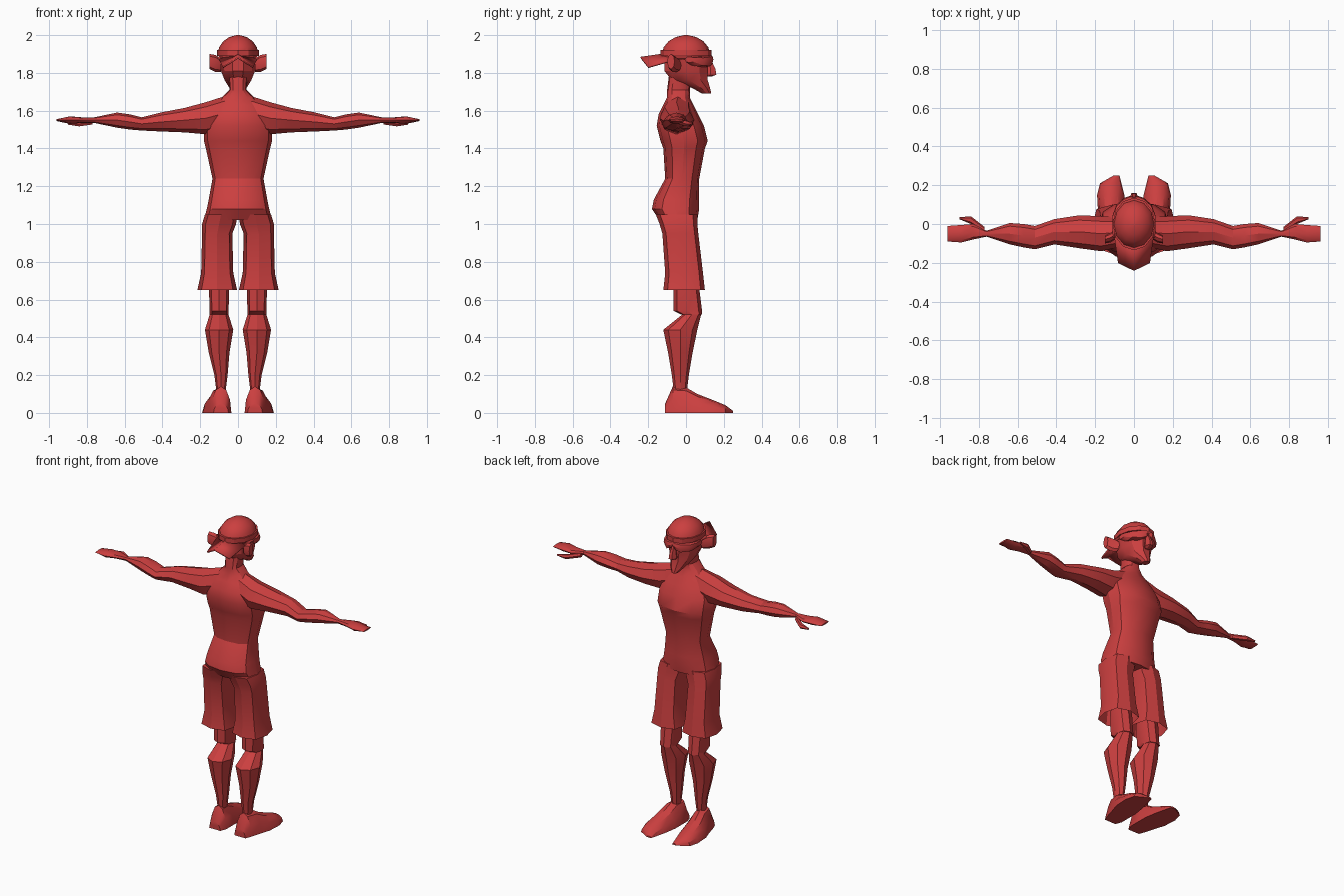
import bpy
import bmesh
import math
from mathutils import Vector

default_cube = bpy.data.objects.get("Cube")
if default_cube:
    bpy.data.objects.remove(default_cube, do_unlink=True)

# One flat red for the whole figure
red = bpy.data.materials.new("red clay")
red.use_nodes = True
red.diffuse_color = (0.6, 0.05, 0.05, 1)
red.node_tree.nodes["Principled BSDF"].inputs["Base Color"].default_value = red.diffuse_color


def finish(name, bm, mirrored):
    bmesh.ops.recalc_face_normals(bm, faces=bm.faces)
    mesh = bpy.data.meshes.new(name)
    bm.to_mesh(mesh)
    bm.free()
    mesh.materials.append(red)
    obj = bpy.data.objects.new(name, mesh)
    bpy.context.collection.objects.link(obj)
    if mirrored:
        obj.modifiers.new("Mirror", "MIRROR")
    bpy.ops.object.select_all(action="DESELECT")
    obj.select_set(True)
    bpy.context.view_layer.objects.active = obj
    bpy.ops.object.shade_smooth_by_angle(angle=math.radians(30))
    return obj


def ring(x=0, y=0, z=0, wide=0, deep=0, tall=0):
    """A cross-section: its centre, and its size along the two axes it spans."""
    return Vector((x, y, z)), (wide, deep, tall)


def ring_points(section, sides, power):
    """Superellipse points around a cross-section, never below the ground."""
    centre, size = section
    first, second = [axis for axis in range(3) if size[axis]]
    points = []
    for i in range(sides):
        angle = math.tau * i / sides
        point = centre.copy()
        for axis, wave in ((first, math.cos(angle)), (second, math.sin(angle))):
            point[axis] += math.copysign(abs(wave) ** (2 / power), wave) * size[axis] / 2
        point.z = max(point.z, 0)
        points.append(point)
    return points


def loft(name, sections, sides=8, power=2, mirrored=False, open_start=False):
    """Skin a run of cross-sections and cap the ends."""
    bm = bmesh.new()
    rings = [[bm.verts.new(p) for p in ring_points(s, sides, power)] for s in sections]
    for low, high in zip(rings, rings[1:]):
        for i in range(sides):
            j = (i + 1) % sides
            bm.faces.new((low[i], low[j], high[j], high[i]))
    if not open_start:
        bm.faces.new(rings[0])
    bm.faces.new(rings[-1])
    return finish(name, bm, mirrored)


# Torso and neck: hips, waist, chest, shoulder blades, throat
loft("torso", [
    ring(z=1.02, y=-.04, wide=.36, deep=.2),
    ring(z=1.08, y=-.055, wide=.33, deep=.25),
    ring(z=1.13, y=-.05, wide=.31, deep=.24),
    ring(z=1.24, y=-.02, wide=.27, deep=.18),
    ring(z=1.4, y=-.01, wide=.34, deep=.22),
    ring(z=1.44, y=-.01, wide=.36, deep=.25),
    ring(z=1.52, y=-.03, wide=.36, deep=.25),
    ring(z=1.58, y=-.04, wide=.32, deep=.21),
    ring(z=1.63, y=-.04, wide=.24, deep=.16),
    ring(z=1.67, y=-.04, wide=.17, deep=.12),
    ring(z=1.71, y=-.04, wide=.09, deep=.12),
    ring(z=1.79, y=-.03, wide=.1, deep=.12),
], sides=12, power=2.5)

# Arms, stretched sideways down to flat hands
loft("arms", [
    ring(x=.06, y=-.04, z=1.59, deep=.15, tall=.18),
    ring(x=.17, y=-.05, z=1.56, deep=.18, tall=.17),
    ring(x=.28, y=-.04, z=1.55, deep=.17, tall=.13),
    ring(x=.41, y=-.04, z=1.54, deep=.13, tall=.1),
    ring(x=.51, y=-.07, z=1.53, deep=.12, tall=.07),
    ring(x=.57, y=-.06, z=1.54, deep=.12, tall=.08),
    ring(x=.64, y=-.05, z=1.55, deep=.11, tall=.08),
    ring(x=.76, y=-.05, z=1.55, deep=.03, tall=.03),
    ring(x=.83, y=-.04, z=1.55, deep=.08, tall=.03),
    ring(x=.89, y=-.05, z=1.55, deep=.09, tall=.04),
    ring(x=.96, y=-.05, z=1.55, deep=.08, tall=.01),
], mirrored=True)

loft("thumbs", [
    ring(x=.77, y=-.03, z=1.54, deep=.03, tall=.03),
    ring(x=.84, y=.02, z=1.53, deep=.04, tall=.03),
    ring(x=.9, y=.03, z=1.53, deep=.01, tall=.01),
], sides=6, mirrored=True)

# Knee-length shorts with flared, open hems
loft("shorts", [
    ring(x=.11, y=-.01, z=.65, wide=.21, deep=.22),
    ring(x=.11, y=-.01, z=.74, wide=.17, deep=.2),
    ring(x=.11, y=-.03, z=.95, wide=.16, deep=.19),
    ring(x=.1, y=-.04, z=1, wide=.18, deep=.2),
    ring(x=.09, y=-.05, z=1.05, wide=.17, deep=.22),
], power=3, mirrored=True, open_start=True)

# Legs: the knee overhangs the top of the calf
loft("knees", [
    ring(x=.1, y=.03, z=.52, wide=.1, deep=.11),
    ring(x=.1, y=.01, z=.54, wide=.1, deep=.15),
    ring(x=.1, z=.7, wide=.11, deep=.13),
], power=2.5, mirrored=True)

loft("calves", [
    ring(x=.09, y=-.03, z=.12, wide=.05, deep=.07),
    ring(x=.09, y=-.03, z=.2, wide=.07, deep=.09),
    ring(x=.1, y=-.03, z=.32, wide=.11, deep=.13),
    ring(x=.1, y=-.03, z=.44, wide=.15, deep=.18),
    ring(x=.1, y=.03, z=.52, wide=.1, deep=.1),
], mirrored=True)

# Splayed feet, cut flat at the soles
loft("feet", [
    ring(x=.09, y=-.11, wide=.08, tall=.1),
    ring(x=.09, y=-.07, wide=.11, tall=.28),
    ring(x=.1, wide=.13, tall=.27),
    ring(x=.11, y=.06, wide=.15, tall=.2),
    ring(x=.12, y=.15, wide=.14, tall=.13),
    ring(x=.12, y=.21, wide=.11, tall=.08),
    ring(x=.09, y=.25, wide=.03, tall=.02),
], sides=12, mirrored=True)

# Head with pointed chin
loft("head", [
    ring(y=.11, z=1.69, wide=.04, deep=.05),
    ring(y=.08, z=1.72, wide=.09, deep=.1),
    ring(y=.02, z=1.76, wide=.14, deep=.2),
    ring(z=1.81, wide=.18, deep=.24),
    ring(z=1.91, wide=.2, deep=.24),
], sides=10)

loft("nose", [
    ring(y=.12, z=1.78, wide=.03, deep=.03),
    ring(y=.13, z=1.79, wide=.05, deep=.07),
    ring(y=.13, z=1.82, wide=.04, deep=.06),
    ring(y=.12, z=1.87, wide=.02, deep=.03),
], sides=6)

loft("ears", [
    ring(x=.09, y=-.05, z=1.84, deep=.05, tall=.07),
    ring(x=.12, y=-.07, z=1.85, deep=.05, tall=.09),
    ring(x=.15, y=-.08, z=1.86, deep=.04, tall=.08),
], mirrored=True)

# Wraparound sunglasses
loft("lenses", [
    ring(y=.12, z=1.88, deep=.04, tall=.03),
    ring(x=.02, y=.12, z=1.87, deep=.05, tall=.05),
    ring(x=.05, y=.1, z=1.86, deep=.07, tall=.06),
    ring(x=.09, y=.06, z=1.86, deep=.08, tall=.05),
    ring(x=.11, y=.02, z=1.87, deep=.05, tall=.03),
], power=3, mirrored=True)

loft("temples", [ring(x=.1, y=y, z=1.88, wide=.02, tall=.02) for y in (-.07, .03)],
     sides=4, mirrored=True)

# Cap dome, band, and a bent bill pointing to the rear
slopes = [math.radians(angle) for angle in (0, 25, 45, 65, 85)]
loft("cap", [ring(z=1.89 + .11 * math.sin(slope),
                  wide=.22 * math.cos(slope), deep=.26 * math.cos(slope))
             for slope in slopes], sides=12)
loft("cap_band", [ring(z=z, wide=.22, deep=.27) for z in (1.89, 1.92)], sides=12)

bm = bmesh.new()
outline = [(0, -.1, 1.9), (0, -.24, 1.88), (.08, -.2, 1.83), (.1, -.06, 1.87)]
bm.faces.new([bm.verts.new(point) for point in outline])
bill = finish("cap_bill", bm, mirrored=True)
thickness = bill.modifiers.new("Thickness", "SOLIDIFY")
thickness.thickness = .01
thickness.offset = 0
